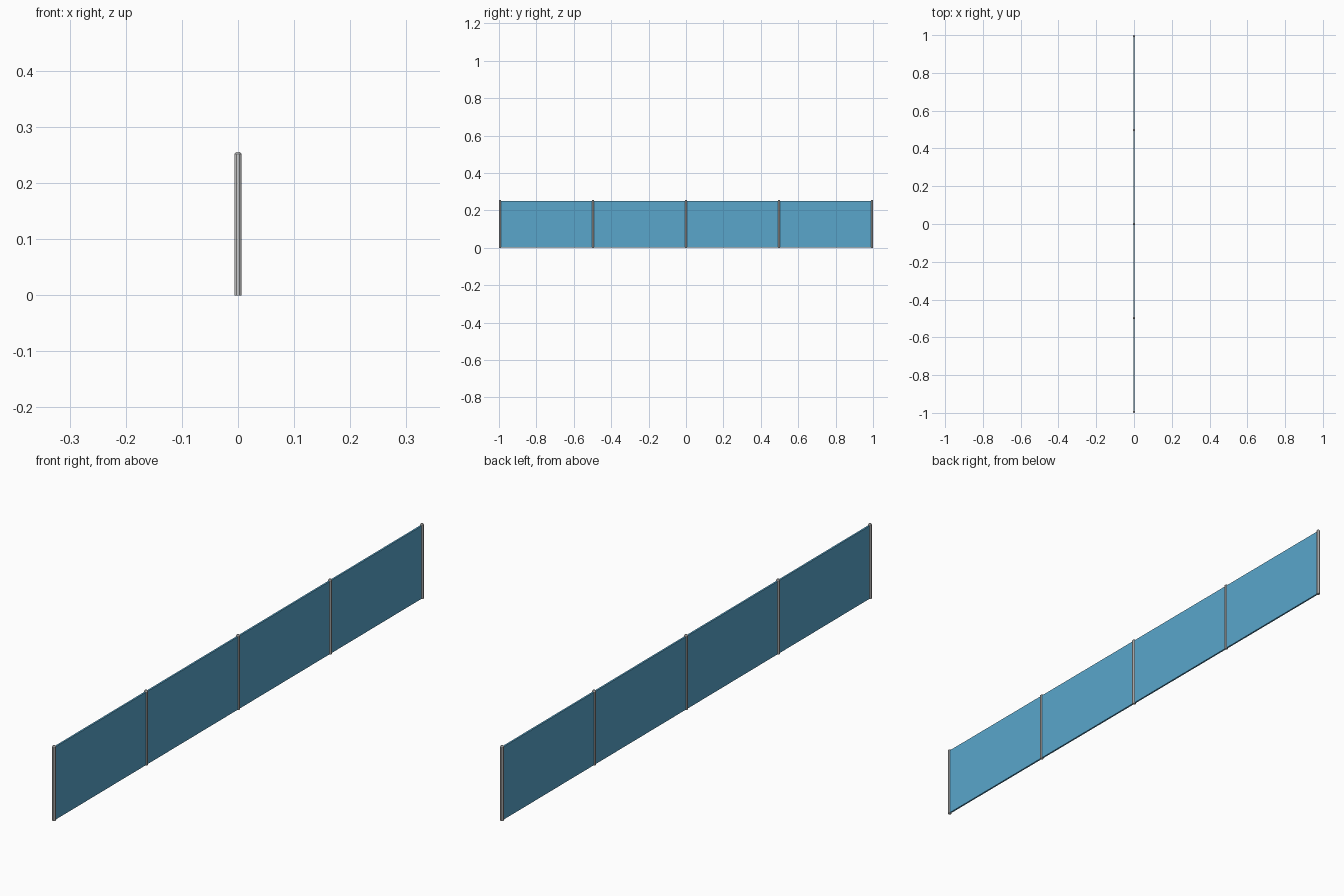
import bpy
import bmesh
from math import pi, cos, sin

if "Cube" in bpy.data.objects:
    bpy.data.objects.remove(bpy.data.objects["Cube"])

POST_R = 0.0066
POST_Y = 0.994
SIDES = 8

blue = bpy.data.materials.new("blue_fabric")
blue.diffuse_color = (0.10, 0.38, 0.60, 1)
blue.use_nodes = True
blue.node_tree.nodes["Principled BSDF"].inputs["Base Color"].default_value = blue.diffuse_color


def add_object(name, bm, mat=None):
    bmesh.ops.recalc_face_normals(bm, faces=bm.faces)
    mesh = bpy.data.meshes.new(name)
    bm.to_mesh(mesh)
    bm.free()
    if mat:
        mesh.materials.append(mat)
    obj = bpy.data.objects.new(name, mesh)
    bpy.context.collection.objects.link(obj)
    return obj


def post(name, y):
    # eight-sided pole with a chamfered top
    bm = bmesh.new()
    rings = []
    for r, z in ((POST_R, 0), (POST_R, 0.252), (POST_R * 0.6, 0.255)):
        angles = [(i + 0.5) * 2 * pi / SIDES for i in range(SIDES)]
        rings.append([bm.verts.new((r * cos(a), y + r * sin(a), z)) for a in angles])
    for low, high in zip(rings, rings[1:]):
        for i in range(SIDES):
            j = (i + 1) % SIDES
            bm.faces.new((low[i], low[j], high[j], high[i]))
    bm.faces.new(rings[0])
    bm.faces.new(rings[-1])
    add_object(name, bm)


# five evenly spaced posts
for k in range(5):
    post(f"post_{k + 1}", -POST_Y + k * POST_Y / 2)

# fabric screen running through all posts
bm = bmesh.new()
bmesh.ops.create_cube(bm, size=1)
for v in bm.verts:
    v.co.x *= 0.006
    v.co.y *= 2 * POST_Y
    v.co.z = 0.001 if v.co.z < 0 else 0.25
add_object("fabric_screen", bm, blue)
